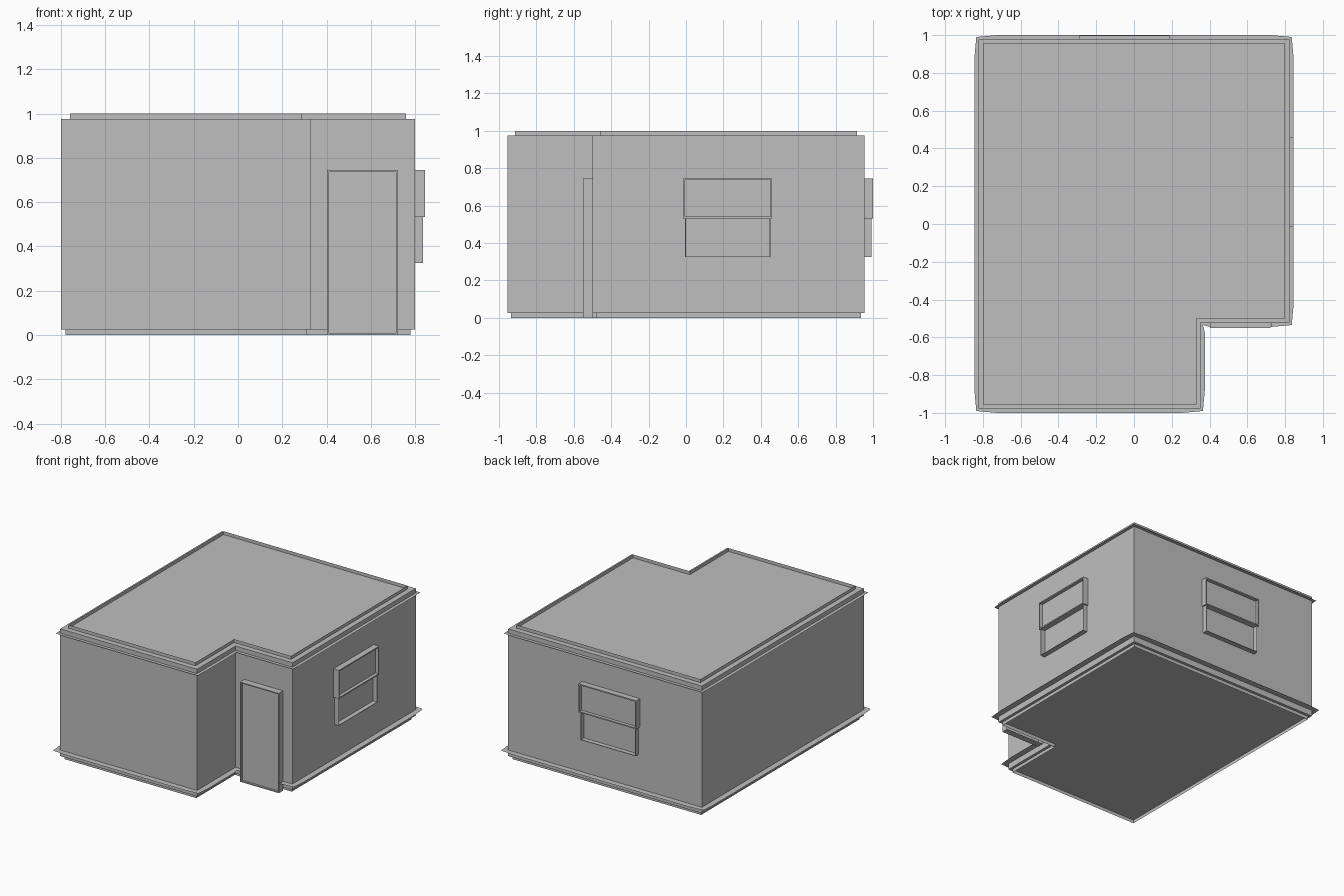
import bpy
from mathutils import Vector

if "Cube" in bpy.data.objects:
    bpy.data.objects.remove(bpy.data.objects["Cube"])

# Single plaster colour
plaster = bpy.data.materials.new("plaster grey")
plaster.diffuse_color = (0.52, 0.52, 0.52, 1)
plaster.use_nodes = True
plaster.node_tree.nodes["Principled BSDF"].inputs["Base Color"].default_value = plaster.diffuse_color

# L-shaped floor plan, counter-clockwise
PLAN = [(-.8, -.955), (.33, -.955), (.33, -.5), (.8, -.5), (.8, .955), (-.8, .955)]


def outline(off, z, bow=0.0, t=0.0):
    """Offset the plan; t adds a point on each side of every corner, bow pulls corners in."""
    pts, n = [], len(PLAN)
    for i in range(n):
        p = Vector(PLAN[i])
        a = (p - Vector(PLAN[i - 1])).normalized()
        b = (Vector(PLAN[(i + 1) % n]) - p).normalized()
        na, nb = Vector((a.y, -a.x)), Vector((b.y, -b.x))
        corner = p + (na + nb) * (off - bow)
        ring = [p - a * t + na * off, corner, p + b * t + nb * off] if t else [corner]
        pts += [Vector((q.x, q.y, z)) for q in ring]
    return pts


def loft(name, rings, cap_start=False, cap_end=False, skip=()):
    """Join closed rings of points with quads, optionally capped."""
    n = len(rings[0])
    verts = [v for r in rings for v in r]
    faces = []
    for k in range(len(rings) - 1):
        for i in range(n):
            if i not in skip:
                j = (i + 1) % n
                faces.append((k * n + i, k * n + j, (k + 1) * n + j, (k + 1) * n + i))
    if cap_start:
        faces.append(tuple(reversed(range(n))))
    if cap_end:
        faces.append(tuple(range((len(rings) - 1) * n, len(rings) * n)))
    me = bpy.data.meshes.new(name)
    me.from_pydata(verts, [], faces)
    me.materials.append(plaster)
    me.update()
    ob = bpy.data.objects.new(name, me)
    bpy.context.collection.objects.link(ob)
    return ob


def rect(origin, right, out, u0, u1, z0, z1, d, inset=0.0):
    """Upright rectangle on a wall, pushed outward by d."""
    u0, u1, z0, z1 = u0 + inset, u1 - inset, z0 + inset, z1 - inset
    return [origin + right * u + out * d + Vector((0, 0, z))
            for u, z in ((u0, z0), (u1, z0), (u1, z1), (u0, z1))]


# Walls with flat roof and floor
loft("walls", [outline(0, .025), outline(0, .975)], True, True)

# Thin upstand on the roof and skirt under the floor
loft("roof_upstand", [outline(-.04, .975), outline(-.04, 1.0)])
loft("base_skirt", [outline(-.02, 0), outline(-.02, .025)])

# Flat ledges around the walls; the lower one is interrupted at the door
loft("base_ledge", [outline(.045, .07, .01, .075), outline(0, .07, 0, .075)], skip=(8,))
loft("cornice_ledge", [outline(.025, .942, .003, .075), outline(0, .942, 0, .075)])

# Wall frames: origin, horizontal direction, outward direction
X, Y = Vector((1, 0, 0)), Vector((0, 1, 0))
front = (Vector((0, -.5, 0)), X, -Y)
right = (Vector((.8, 0, 0)), Y, X)
back = (Vector((0, .955, 0)), -X, Y)

# Door: shallow box with a recessed leaf
d = (.402, .722, 0, .745)
loft("door", [rect(*front, *d, 0), rect(*front, *d, .05),
              rect(*front, *d, .05, .008), rect(*front, *d, .035, .008)], cap_end=True)

# Sash windows: upper sash stands slightly proud of the lower one
for label, wall, c in (("right", right, .223), ("back", back, .05)):
    lo = (c - .228, c + .228, .325, .537)
    loft(label + "_lower_sash", [rect(*wall, *lo, 0), rect(*wall, *lo, .036),
                                 rect(*wall, *lo, .036, .004), rect(*wall, *lo, .002, .004)],
         cap_end=True)
    up = (c - .238, c + .238, .532, .745)
    loft(label + "_upper_sash", [rect(*wall, *up, 0), rect(*wall, *up, .044),
                                 rect(*wall, *up, .044, .009), rect(*wall, *up, .02, .009)],
         cap_end=True)
